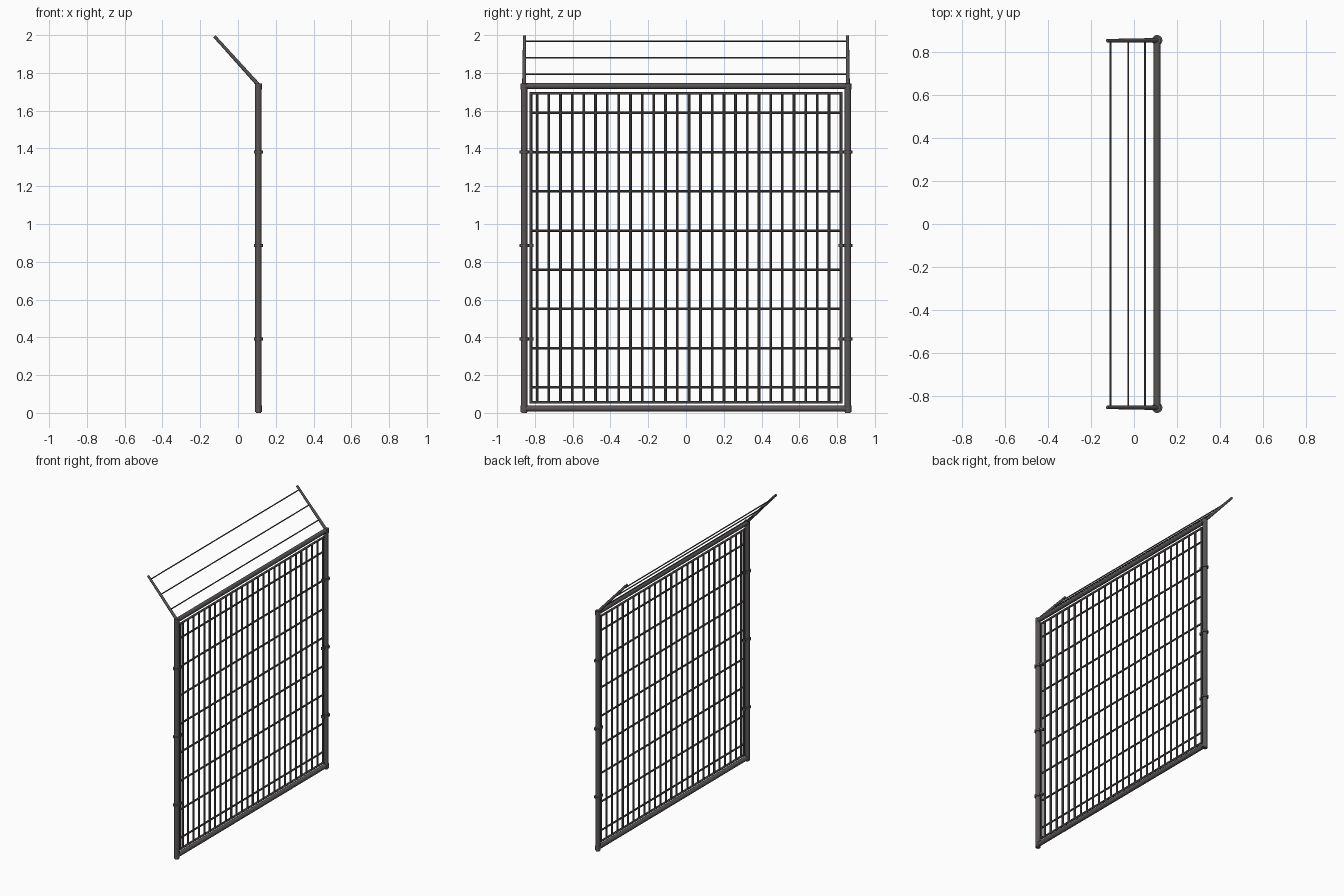
import bpy
from mathutils import Vector

if "Cube" in bpy.data.objects:
    bpy.data.objects.remove(bpy.data.objects["Cube"])

X = 0.108            # plane of the fence
POST_Y = 0.857       # outer posts
INNER_Y = 0.821      # inner mesh frame
mat = bpy.data.materials.new("dark_steel")
mat.diffuse_color = (0.10, 0.09, 0.09, 1)
mat.use_nodes = True
mat.node_tree.nodes["Principled BSDF"].inputs["Base Color"].default_value = mat.diffuse_color


def finish(o, name):
    o.name = name
    o.data.materials.append(mat)
    bpy.ops.object.shade_smooth_by_angle()
    return o


def rod(name, a, b, r, r2=None, sides=12):
    a, b = Vector(a), Vector(b)
    d = b - a
    bpy.ops.mesh.primitive_cone_add(
        vertices=sides, radius1=r, radius2=r if r2 is None else r2, depth=d.length,
        location=(a + b) / 2, rotation=d.to_track_quat('Z', 'Y').to_euler())
    return finish(bpy.context.object, name)


# Outer tube frame with corner fittings and outrigger arms
for s, side in ((-1, "left"), (1, "right")):
    y = s * POST_Y
    rod(side + "_post", (X, y, 0.004), (X, y, 1.742), 0.017, sides=20)
    for z, h in ((0.022, "bottom"), (1.729, "top")):
        rod(f"{side}_{h}_fitting", (X, y, z - 0.016), (X, y, z + 0.016), 0.018, sides=20)
    rod(side + "_bottom_cap", (X, y, 0), (X, y, 0.008), 0.014, sides=20)
    rod(side + "_arm", (X, y, 1.736), (-0.125, s * 0.855, 1.994), 0.0105, 0.008)

    # Inner frame upright and the clamps that tie it to the post
    yi = s * INNER_Y
    rod(side + "_inner_upright", (X, yi, 0.052), (X, yi, 1.697), 0.0075)
    for z in (0.391, 0.886, 1.381):
        rod(side + "_post_clamp", (X, y, z - 0.007), (X, y, z + 0.007), 0.0245, sides=20)
        rod(side + "_frame_clamp", (X, yi, z - 0.007), (X, yi, z + 0.007), 0.0135, sides=16)

for z, h in ((0.023, "bottom"), (1.731, "top")):
    rod(h + "_rail", (X, -POST_Y, z), (X, POST_Y, z), 0.016, sides=20)
for z, h in ((0.056, "bottom"), (1.692, "top")):
    rod(h + "_inner_rail", (X, -INNER_Y - 0.007, z), (X, INNER_Y + 0.007, z), 0.0075)

# Welded mesh infill
for i in range(26):
    y = -0.788 + i * 0.0618
    rod("vertical_bar", (X, y, 0.056), (X, y, 1.692), 0.0072, sides=10)
for i in range(8):
    z = 0.135 + i * 0.2076
    rod("horizontal_bar", (X, -INNER_Y, z), (X, INNER_Y, z), 0.0065, sides=10)

# Three strands strung between the arms
for x, z in ((0.052, 1.793), (-0.027, 1.880), (-0.109, 1.968)):
    rod("top_wire", (x, -POST_Y, z), (x, POST_Y, z), 0.0042, sides=8)
